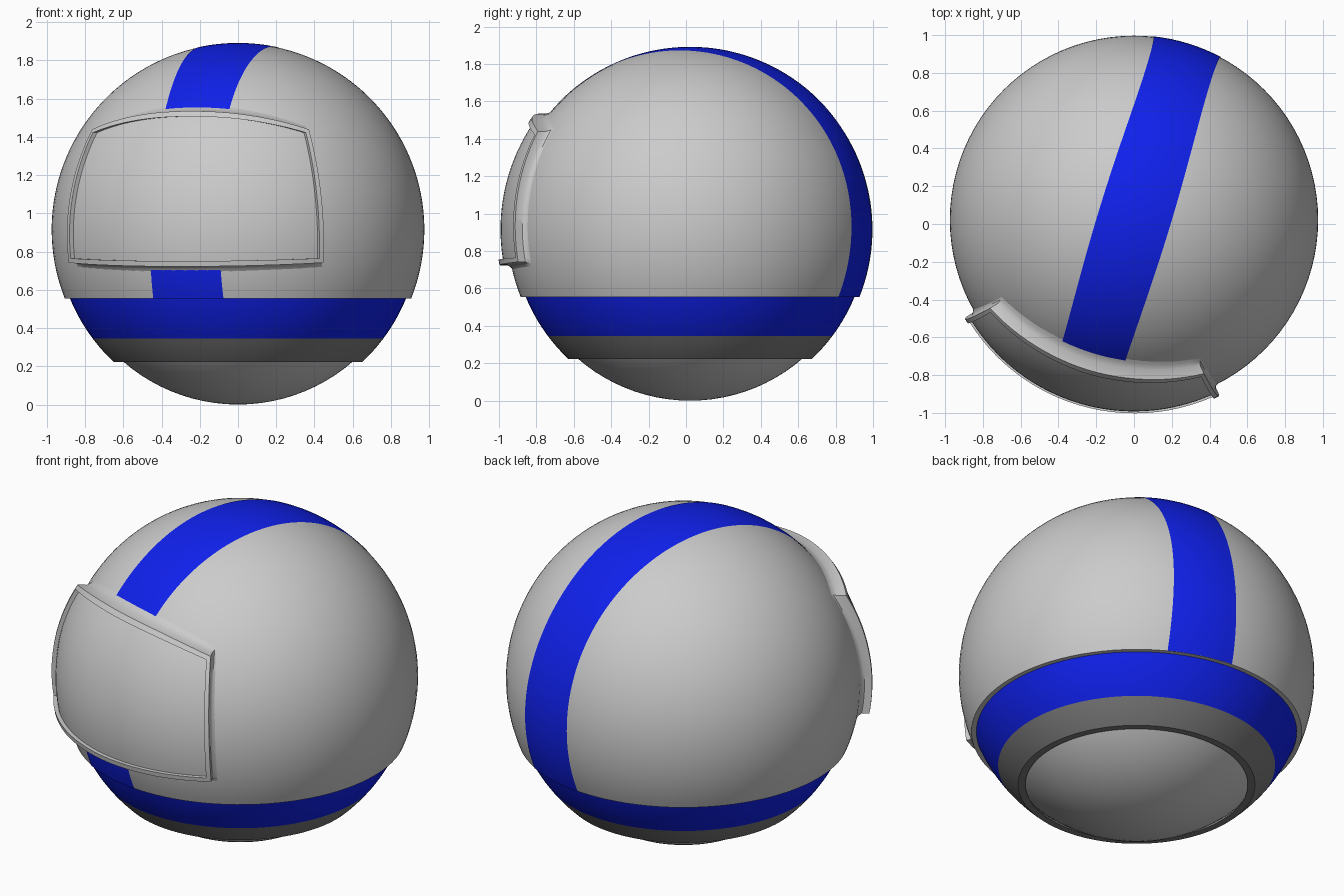
import bpy, bmesh
from math import sin, cos, asin, sqrt, pi, radians

if "Cube" in bpy.data.objects:
    bpy.data.objects.remove(bpy.data.objects["Cube"])

CY, CZ = 0.022, 0.915          # centre of the ball
R = 0.975                      # shell radius
TURN = radians(-17)            # helmet faces slightly to the left
CUT = 0.555                    # lower rim of the shell


def material(name, rgb):
    m = bpy.data.materials.new(name)
    m.diffuse_color = (*rgb, 1)
    m.use_nodes = True
    m.node_tree.nodes["Principled BSDF"].inputs["Base Color"].default_value = m.diffuse_color
    return m


BLUE = material("blue", (0.005, 0.015, 0.85))
DARK = material("dark_grey", (0.2, 0.2, 0.2))


def grid_object(name, rows, mat=None, wrap_u=False, wrap_v=False):
    """Skin a grid of points with quads and smooth it."""
    n, m = len(rows), len(rows[0])
    bm = bmesh.new()
    v = [[bm.verts.new(p) for p in row] for row in rows]
    for i in range(n if wrap_u else n - 1):
        for j in range(m if wrap_v else m - 1):
            a, b = (i + 1) % n, (j + 1) % m
            bm.faces.new((v[i][j], v[i][b], v[a][b], v[a][j]))
    bmesh.ops.remove_doubles(bm, verts=bm.verts, dist=1e-5)
    bmesh.ops.recalc_face_normals(bm, faces=bm.faces)
    me = bpy.data.meshes.new(name)
    bm.to_mesh(me)
    bm.free()
    ob = bpy.data.objects.new(name, me)
    bpy.context.collection.objects.link(ob)
    if mat:
        me.materials.append(mat)
    bpy.ops.object.select_all(action='DESELECT')
    bpy.context.view_layer.objects.active = ob
    ob.select_set(True)
    bpy.ops.object.shade_smooth_by_angle(angle=radians(35))
    return ob


def place(x, y, z):
    """Turn a point given in helmet axes and move it to the ball centre."""
    return (x * cos(TURN) - y * sin(TURN), x * sin(TURN) + y * cos(TURN) + CY, z)


def arc(r, z0, z1, n):
    """Profile (radius, z) on a sphere of radius r between two heights."""
    a0, a1 = (asin(max(-1, min(1, (z - CZ) / r))) for z in (z0, z1))
    return [(r * cos(a0 + (a1 - a0) * i / n), CZ + r * sin(a0 + (a1 - a0) * i / n))
            for i in range(n + 1)]


def lathe(name, profile, mat=None, seg=96):
    rows = [[(r * cos(2 * pi * k / seg), r * sin(2 * pi * k / seg) + CY, z)
             for k in range(seg)] for r, z in profile]
    return grid_object(name, rows, mat, wrap_v=True)


# Turned parts: outer shell, blue collar, dark neck ring, inner ball
lathe("shell", arc(R, CZ + R, CUT, 48) + [(0.87, CUT)])
lathe("collar_band", arc(0.95, CUT + 0.01, 0.345, 8), BLUE)
lathe("neck_ring", arc(0.95, 0.345, 0.222, 6) + [(0.61, 0.222), (0.63, 0.26)], DARK)
lathe("inner_ball", arc(0.915, CZ + 0.915, CZ - 0.915, 48))

# Stripe running over the top from front rim to back rim
RS = R + 0.002
stripe = []
for i in range(97):
    row = []
    for j in range(9):
        t = i / 96
        w = (j / 4 - 1) * (0.192 - 0.018 * sin(2 * pi * t) ** 2)
        rad = sqrt(RS * RS - w * w)
        a0 = asin((CUT - CZ) / rad)
        a = a0 + (pi - 2 * a0) * t
        row.append(place(w, -rad * cos(a), CZ + rad * sin(a)))
    stripe.append(row)
grid_object("stripe", stripe, BLUE)


# Visor: shaped by u (side to side) and t (bottom to top)
def visor_point(u, t, r):
    az = u * radians(43 - 1.5 * t)
    low, high = 0.722 + 0.02 * u * u, 1.535 - 0.095 * abs(u) ** 2.2
    z = low + (high - low) * t
    h = sqrt(r * r - (z - CZ) ** 2)
    return place(h * sin(az), -h * cos(az), z)


def outline(inset, r, n=24):
    """Closed loop round the visor opening."""
    U, t0 = 1 - inset / 0.77, inset / 0.75
    t1 = 1 - t0
    f = [i / n for i in range(n)]
    uv = [(-U + 2 * U * k, t0) for k in f] + [(U, t0 + (t1 - t0) * k) for k in f]
    uv += [(U - 2 * U * k, t1) for k in f] + [(-U, t1 - (t1 - t0) * k) for k in f]
    return [visor_point(u, t, r) for u, t in uv]


# Raised frame: flared foot, wall, flat lip, step down to the pane
SECTION = [(-0.04, 0.970), (-0.012, 0.979), (0, 0.995), (0, 1.037),
           (0.026, 1.037), (0.026, 1.0)]
grid_object("visor_frame", [outline(d, r) for d, r in SECTION], wrap_v=True)

# Pane filling the frame
grid_object("visor_pane", [[visor_point((i / 16 - 1) * 0.975, 0.025 + 0.95 * j / 24, 1.014)
                            for j in range(25)] for i in range(33)])
